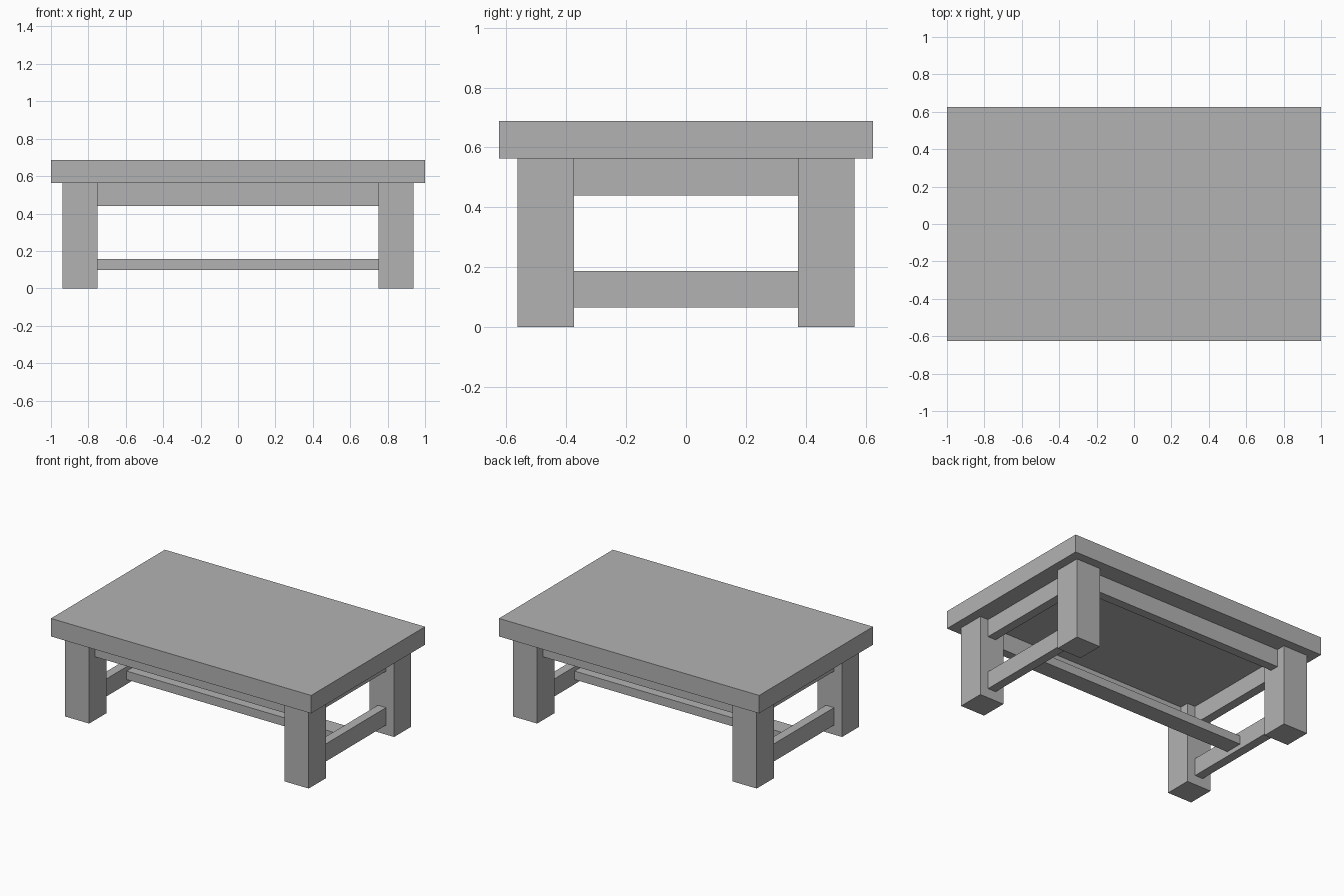
import bpy

if "Cube" in bpy.data.objects:
    bpy.data.objects.remove(bpy.data.objects["Cube"])

# Single plain grey
grey = bpy.data.materials.new("plain grey")
grey.diffuse_color = (0.45, 0.45, 0.45, 1)
grey.use_nodes = True
grey.node_tree.nodes["Principled BSDF"].inputs["Base Color"].default_value = grey.diffuse_color


def box(name, x, y, z):
    """Box from (min, max) ranges on each axis."""
    bpy.ops.mesh.primitive_cube_add(
        size=1, location=[(a + b) / 2 for a, b in (x, y, z)])
    ob = bpy.context.object
    ob.name = name
    ob.scale = [b - a for a, b in (x, y, z)]
    bpy.ops.object.transform_apply(location=False, rotation=False, scale=True)
    ob.data.materials.append(grey)
    return ob


def span(sign, a, b):
    return tuple(sorted((sign * a, sign * b)))


# Table top
box("table_top", (-1, 1), (-0.625, 0.625), (0.5625, 0.6875))

# Four legs
for sx, xn in ((-1, "left"), (1, "right")):
    for sy, yn in ((-1, "front"), (1, "back")):
        box(f"{yn}_{xn}_leg", span(sx, 0.75, 0.9375),
            span(sy, 0.375, 0.5625), (0, 0.5625))

# Long aprons under the front and back edges
for s, n in ((-1, "front"), (1, "back")):
    box(f"{n}_apron", (-0.75, 0.75), span(s, 0.4375, 0.5), (0.44, 0.5625))

# Short aprons and low stretchers at each end
for s, n in ((-1, "left"), (1, "right")):
    box(f"{n}_apron", span(s, 0.8125, 0.875), (-0.375, 0.375), (0.44, 0.5625))
    box(f"{n}_stretcher", span(s, 0.8125, 0.875), (-0.375, 0.375), (0.0655, 0.1875))

# Long central stretcher joining the two end stretchers
box("centre_stretcher", (-0.8125, 0.8125), (-0.0625, 0.0625), (0.098, 0.157))
